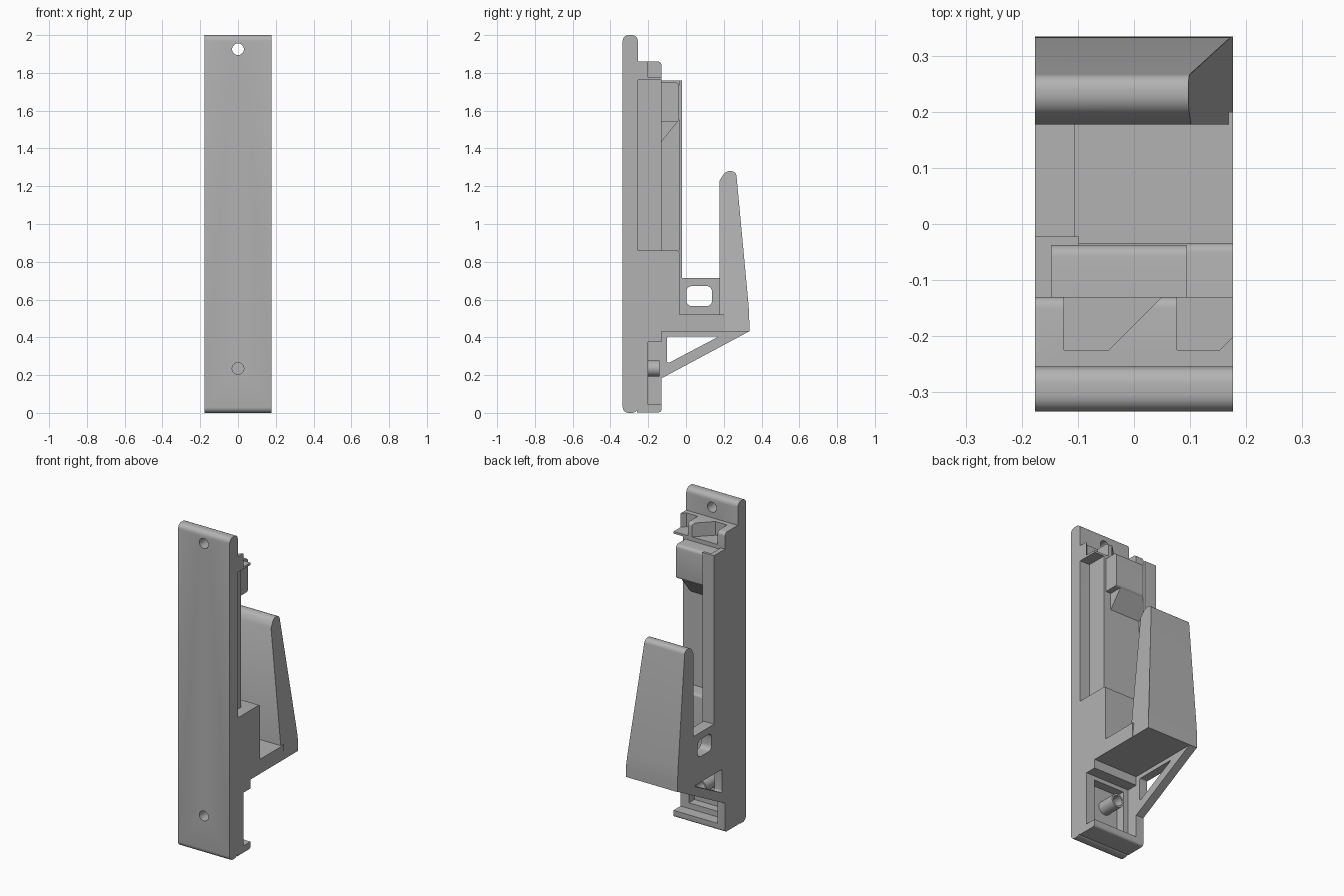
import bpy, bmesh
from mathutils import Vector

if "Cube" in bpy.data.objects:
    bpy.data.objects.remove(bpy.data.objects["Cube"])

GREY = (0.45, 0.45, 0.45, 1)
mat = bpy.data.materials.new("plain grey")
mat.use_nodes = True
mat.diffuse_color = GREY
mat.node_tree.nodes["Principled BSDF"].inputs["Base Color"].default_value = GREY

W = 0.177          # half width
AXES = {"x": lambda a, b, d: (d, a, b),    # profile in y, z
        "z": lambda a, b, d: (a, b, d),    # profile in x, y
        "y": lambda a, b, d: (a, d, b)}    # profile in x, z


def prism(name, profile, lo, hi, axis="x", rounds=None):
    """Extrude a profile along an axis; rounds maps corner index to radius."""
    place = AXES[axis]
    bm = bmesh.new()
    ends = [[bm.verts.new(place(a, b, d)) for a, b in profile] for d in (lo, hi)]
    n = len(profile)
    bm.faces.new(ends[0])
    bm.faces.new(ends[1])
    for i in range(n):
        j = (i + 1) % n
        bm.faces.new((ends[0][i], ends[0][j], ends[1][j], ends[1][i]))
    long_edges = {i: bm.edges.get((ends[0][i], ends[1][i])) for i in range(n)}
    for i, radius in (rounds or {}).items():
        bmesh.ops.bevel(bm, geom=[long_edges[i]], offset=radius, segments=5,
                        profile=0.5, affect="EDGES")
    bmesh.ops.recalc_face_normals(bm, faces=bm.faces)
    mesh = bpy.data.meshes.new(name)
    bm.to_mesh(mesh)
    bm.free()
    mesh.materials.append(mat)
    ob = bpy.data.objects.new(name, mesh)
    bpy.context.collection.objects.link(ob)
    return ob


def box(name, x, y, z, rounds=None):
    corners = [(y[0], z[0]), (y[1], z[0]), (y[1], z[1]), (y[0], z[1])]
    return prism(name, corners, x[0], x[1], "x", rounds)


def rod(name, x, z, radius, y):
    bpy.ops.mesh.primitive_cylinder_add(vertices=32, radius=radius, depth=y[1] - y[0],
                                        location=(x, (y[0] + y[1]) / 2, z),
                                        rotation=(1.5708, 0, 0))
    ob = bpy.context.object
    ob.name = name
    ob.data.materials.append(mat)
    return ob


def cut(ob, *cutters):
    """Subtract each cutter and remove it."""
    bpy.context.view_layer.objects.active = ob
    for cutter in cutters:
        mod = ob.modifiers.new("cut", "BOOLEAN")
        mod.operation = "DIFFERENCE"
        mod.solver = "EXACT"
        mod.object = cutter
        bpy.ops.object.modifier_apply(modifier=mod.name)
        bpy.data.objects.remove(cutter)


FULL = (-W, W)
ALL = lambda r: {i: r for i in range(4)}
HOLES = (0.235, 1.925)

# Mounting plate with two screw holes
plate = box("back_plate", FULL, (-0.335, -0.255), (0, 2), ALL(0.03))
cut(plate, *[rod("hole", 0, z, 0.031, (-0.5, 0)) for z in HOLES])

# Lower housing: open on the left side, with a deeper pocket and screw boss
housing = box("lower_housing", FULL, (-0.26, -0.13), (0.003, 0.43), {1: 0.015})
cut(housing,
    box("opening", (-0.125, 0.3), (-0.2, 0), (0.045, 0.375)),
    box("pocket", (-0.09, 0.12), (-0.254, 0), (0.08, 0.35)))
boss = rod("screw_boss", 0, HOLES[0], 0.042, (-0.256, -0.14))
cut(boss, rod("hole", 0, HOLES[0], 0.031, (-0.5, 0)))

# Solid middle block and the shelf of the hook
box("middle_block", FULL, (-0.26, -0.035), (0.43, 0.86), {2: 0.015})
box("hook_shelf", FULL, (-0.04, 0.2), (0.43, 0.52))

# Upright of the hook, narrowing upward on its left side
hook = prism("hook_upright",
             [(0.178, 0.43), (0.335, 0.43), (0.335, 0.53),
              (0.265, 1.28), (0.21, 1.28), (0.178, 1.23)],
             -W, W, rounds={2: 0.05, 3: 0.025, 4: 0.02})
for v in hook.data.vertices:
    if v.co.x > 0:
        v.co.x -= 0.08 * max(0, v.co.z - 0.5) / 0.78

# Side wall beside the shelf, with a rounded window
wall = box("side_wall", (-W, -0.105), (-0.04, 0.18), (0.5, 0.715))
cut(wall, box("window", (-0.3, 0), (0.002, 0.138), (0.565, 0.672), ALL(0.03)))

# Triangular brace below the shelf
brace = prism("brace", [(-0.135, 0.18), (0.335, 0.432), (-0.135, 0.432)], -W, -0.125)
cut(brace, prism("window", [(-0.1, 0.26), (0.175, 0.405), (-0.1, 0.405)], -0.3, 0,
                 rounds={0: 0.015, 1: 0.015, 2: 0.008}))

# Core column and the angled rail along the right side
box("core_column", (-W, 0.11), (-0.26, -0.13), (0.85, 1.77))
box("rail_web", (-W, -0.147), (-0.135, -0.022), (0.85, 1.76))
box("rail_lip", (-W, -0.098), (-0.038, -0.022), (0.52, 1.76))

# Top ledge with two angled pockets
ledge = box("top_ledge", FULL, (-0.26, -0.13), (1.762, 1.86), {2: 0.02})
cut(ledge,
    prism("pocket_a", [(-0.125, -0.1), (-0.125, -0.225), (-0.045, -0.225), (0.08, -0.1)],
          1.775, 2, "z"),
    prism("pocket_b", [(0.077, -0.1), (0.077, -0.225), (0.153, -0.225),
                       (0.2, -0.178), (0.2, -0.1)], 1.775, 2, "z"))

# Clip block with a sloped support
box("clip_block", (-0.147, 0.095), (-0.135, -0.038), (1.54, 1.75), {1: 0.015, 2: 0.02})
prism("clip_support", [(-0.135, 1.43), (-0.045, 1.54), (-0.135, 1.54)], -0.147, 0.06)

# Smooth the rounded corners, keep edges sharp
for ob in bpy.context.scene.objects:
    ob.select_set(ob.type == "MESH")
bpy.context.view_layer.objects.active = plate
bpy.ops.object.shade_smooth_by_angle(angle=0.6)
